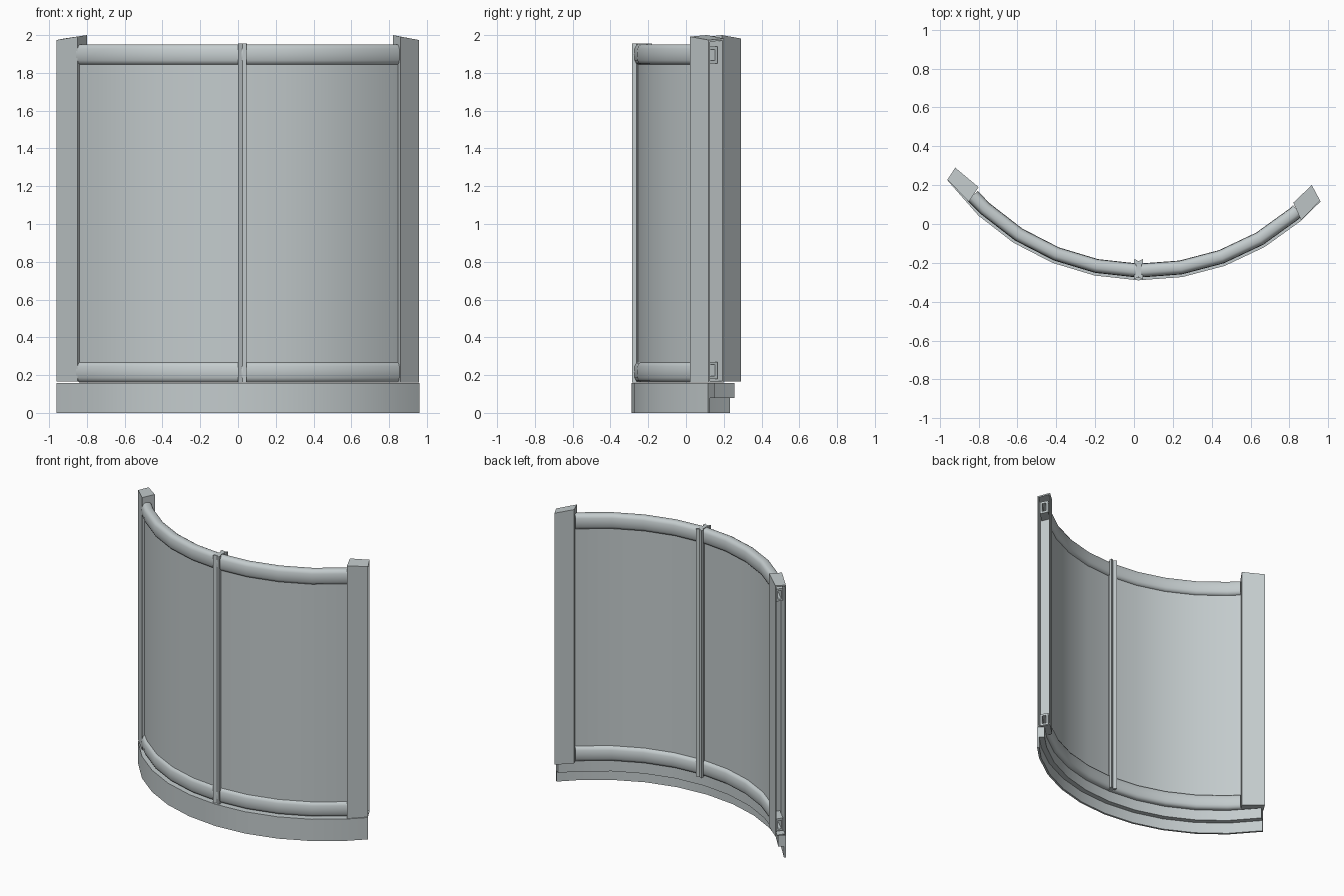
import bpy, bmesh, math

if "Cube" in bpy.data.objects:
    bpy.data.objects.remove(bpy.data.objects["Cube"])

CX, CY = 0.044, 0.947          # centre of the plan arc
GREY = bpy.data.materials.new("light_grey")
GREY.diffuse_color = (0.55, 0.60, 0.61, 1)
GREY.use_nodes = True
GREY.node_tree.nodes["Principled BSDF"].inputs["Base Color"].default_value = GREY.diffuse_color


def finish(name, bm, smooth=None):
    bmesh.ops.recalc_face_normals(bm, faces=bm.faces)
    me = bpy.data.meshes.new(name)
    bm.to_mesh(me)
    bm.free()
    me.materials.append(GREY)
    ob = bpy.data.objects.new(name, me)
    bpy.context.collection.objects.link(ob)
    if smooth:
        bpy.ops.object.select_all(action='DESELECT')
        ob.select_set(True)
        bpy.context.view_layer.objects.active = ob
        bpy.ops.object.shade_smooth_by_angle(angle=math.radians(smooth))
    return ob


def polar(r, deg):
    a = math.radians(deg)
    return CX + r * math.sin(a), CY - r * math.cos(a)


def sweep(name, profile, angles):
    """Sweep an (r, z) profile around the arc, with closed ends."""
    bm = bmesh.new()
    rings = [[bm.verts.new((*polar(r, a), z)) for r, z in profile] for a in angles]
    n = len(profile)
    for p, q in zip(rings, rings[1:]):
        for i in range(n):
            bm.faces.new((p[i], p[(i + 1) % n], q[(i + 1) % n], q[i]))
    bm.faces.new(rings[0])
    bm.faces.new(rings[-1])
    return finish(name, bm, 40)


def add_prism(bm, pts, bottom, top):
    """Upright prism; bottom and top are lists of heights per point."""
    lo = [bm.verts.new((x, y, z)) for (x, y), z in zip(pts, bottom)]
    hi = [bm.verts.new((x, y, z)) for (x, y), z in zip(pts, top)]
    n = len(pts)
    for i in range(n):
        j = (i + 1) % n
        bm.faces.new((lo[i], lo[j], hi[j], hi[i]))
    bm.faces.new(lo)
    bm.faces.new(hi)


def rect(r0, r1, z0, z1):
    return [(r0, z0), (r1, z0), (r1, z1), (r0, z1)]


# Shared segment angles, centred on the middle bar
MID = -1.0
inner = [MID + 10.5 * k for k in range(-4, 5)]
base_angles = [-54.3] + inner + [47.8]
left_panel = [-47.5] + inner[:5]
right_panel = inner[4:] + [42.3]

# Base: tall thin fascia with a shallower ledge behind it
sweep("base_fascia", rect(1.222, 1.237, 0, 0.158), base_angles)
sweep("base_ledge", rect(1.185, 1.222, 0.08, 0.158), base_angles)


# Rounded rails and curved panels
def rail_profile(zc):
    pts = []
    for i in range(14):
        a = 2 * math.pi * i / 14
        c, s = math.cos(a), math.sin(a)
        pts.append((1.187 + 0.036 * math.copysign(abs(c) ** 0.7, c),
                    zc + 0.055 * math.copysign(abs(s) ** 0.7, s)))
    return pts


for side, angles in (("left", left_panel), ("right", right_panel)):
    sweep(side + "_panel", rect(1.175, 1.203, 0.17, 1.86), angles)
    sweep(side + "_top_rail", rail_profile(1.897), angles)
    sweep(side + "_bottom_rail", rail_profile(0.216), angles)

# Middle bar: waisted section with shallow V grooves front and back
half = [(0.023, 1.127), (0.023, 1.15), (0.014, 1.156),
        (0.014, 1.204), (0.023, 1.21), (0.023, 1.232)]
section = ([(0, 1.139)] + half + [(0, 1.22)]
           + [(-t, r) for t, r in reversed(half)])
pts = [polar(r, MID + math.degrees(t / r)) for t, r in section]
bm = bmesh.new()
add_prism(bm, pts, [0.16] * len(pts), [1.955] * len(pts))
finish("middle_bar", bm)


# End posts: channels open at their outer ends, with sloping caps
def post(name, inner_front, outer_front, outer_back, inner_back, foot):
    def at(u, v):
        return tuple((1 - u) * ((1 - v) * inner_front[i] + v * inner_back[i])
                     + u * ((1 - v) * outer_front[i] + v * outer_back[i])
                     for i in (0, 1))

    def top(u, v):
        return 2.0 - 0.018 * u - 0.008 * (1 - v)

    def block(bm, uv, z0, z1):
        add_prism(bm, [at(*p) for p in uv], [z0] * len(uv), [z1] * len(uv))

    full = [(0, 0), (1, 0), (1, 1), (0, 1)]
    channel = [(0, 0), (1, 0), (1, .09), (.07, .09),
               (.07, .91), (1, .91), (1, 1), (0, 1)]
    bm = bmesh.new()
    add_prism(bm, [at(*p) for p in channel], [foot + 0.008] * 8,
              [top(*p) - 0.01 for p in channel])
    add_prism(bm, [at(*p) for p in full], [top(*p) - 0.01 for p in full],
              [top(*p) for p in full])
    block(bm, full, foot, foot + 0.008)
    finish(name + "_post", bm)

    # Hollow square connectors inside the channel, top and bottom
    for label, z0 in (("top", 1.85), ("bottom", foot + 0.02)):
        bm = bmesh.new()
        z1 = z0 + 0.09

        def span(v0, v1):
            return [(.07, v0), (.8, v0), (.8, v1), (.07, v1)]
        block(bm, span(.18, .82), z0, z0 + 0.015)
        block(bm, span(.18, .82), z1 - 0.015, z1)
        block(bm, span(.18, .34), z0 + 0.015, z1 - 0.015)
        block(bm, span(.66, .82), z0 + 0.015, z1 - 0.015)
        finish(name + "_" + label + "_connector", bm)


post("left", (-0.85, 0.115), (-0.96, 0.228), (-0.92, 0.29), (-0.80, 0.19), 0.165)
post("right", (0.86, 0.02), (0.958, 0.12), (0.915, 0.20), (0.82, 0.11), 0.16)
